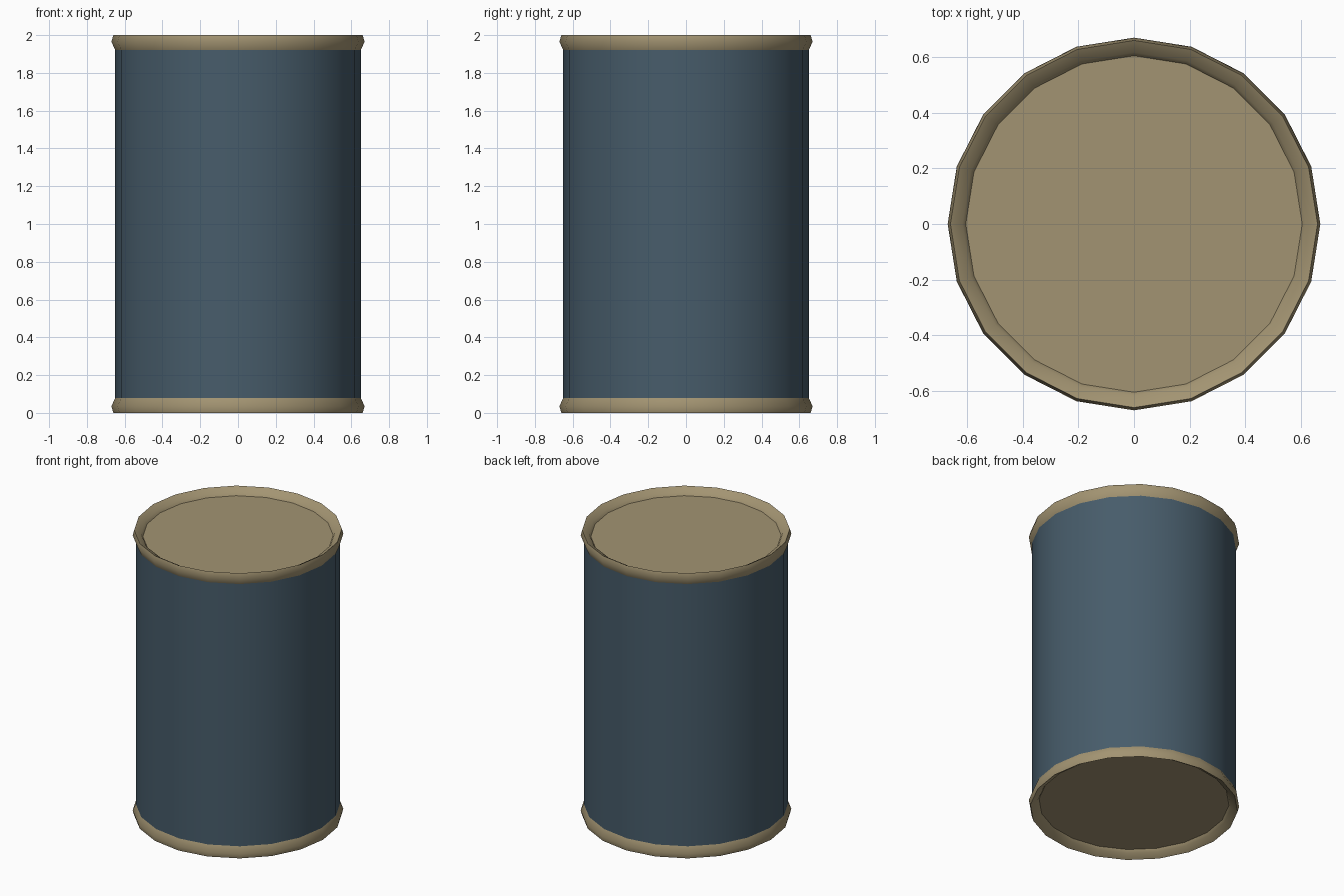
import bpy
import bmesh
import math

if "Cube" in bpy.data.objects:
    bpy.data.objects.remove(bpy.data.objects["Cube"], do_unlink=True)

SIDES = 20
HEIGHT = 2.0


def make_material(name, rgb):
    mat = bpy.data.materials.new(name)
    mat.use_nodes = True
    mat.diffuse_color = (*rgb, 1)
    mat.node_tree.nodes["Principled BSDF"].inputs["Base Color"].default_value = (*rgb, 1)
    return mat


def lathe(name, profile, mat, cap=False):
    """Spin (radius, z) points round the z axis; cap closes the last ring."""
    bm = bmesh.new()
    rings = []
    for r, z in profile:
        angles = [math.tau * i / SIDES for i in range(SIDES)]
        rings.append([bm.verts.new((r * math.cos(a), r * math.sin(a), z)) for a in angles])
    for low, high in zip(rings, rings[1:]):
        for i in range(SIDES):
            j = (i + 1) % SIDES
            bm.faces.new((low[i], low[j], high[j], high[i]))
    if cap:
        bm.faces.new(rings[-1])
    # A mirrored profile runs downwards, so its faces are turned outwards
    if profile[-1][1] < profile[0][1]:
        bmesh.ops.reverse_faces(bm, faces=bm.faces[:])
    mesh = bpy.data.meshes.new(name)
    bm.to_mesh(mesh)
    bm.free()
    mesh.materials.append(mat)
    obj = bpy.data.objects.new(name, mesh)
    bpy.context.collection.objects.link(obj)
    bpy.ops.object.select_all(action="DESELECT")
    obj.select_set(True)
    bpy.context.view_layer.objects.active = obj
    bpy.ops.object.shade_smooth_by_angle(angle=math.radians(45))
    return obj


blue = make_material("slate blue paint", (0.063, 0.107, 0.145))
tan = make_material("tan metal", (0.365, 0.296, 0.168))

# Straight wall
lathe("can_wall", [(0.65, 0.08), (0.65, 1.92)], blue)

# Flared rim with a slightly sunken lid, repeated upside down at the base
rim = [(0.65, 1.92), (0.67, 1.965), (0.66, 2.0), (0.617, 1.975), (0.605, 1.955)]
lathe("top_rim_and_lid", rim, tan, cap=True)
lathe("bottom_rim_and_base", [(r, HEIGHT - z) for r, z in rim], tan, cap=True)
